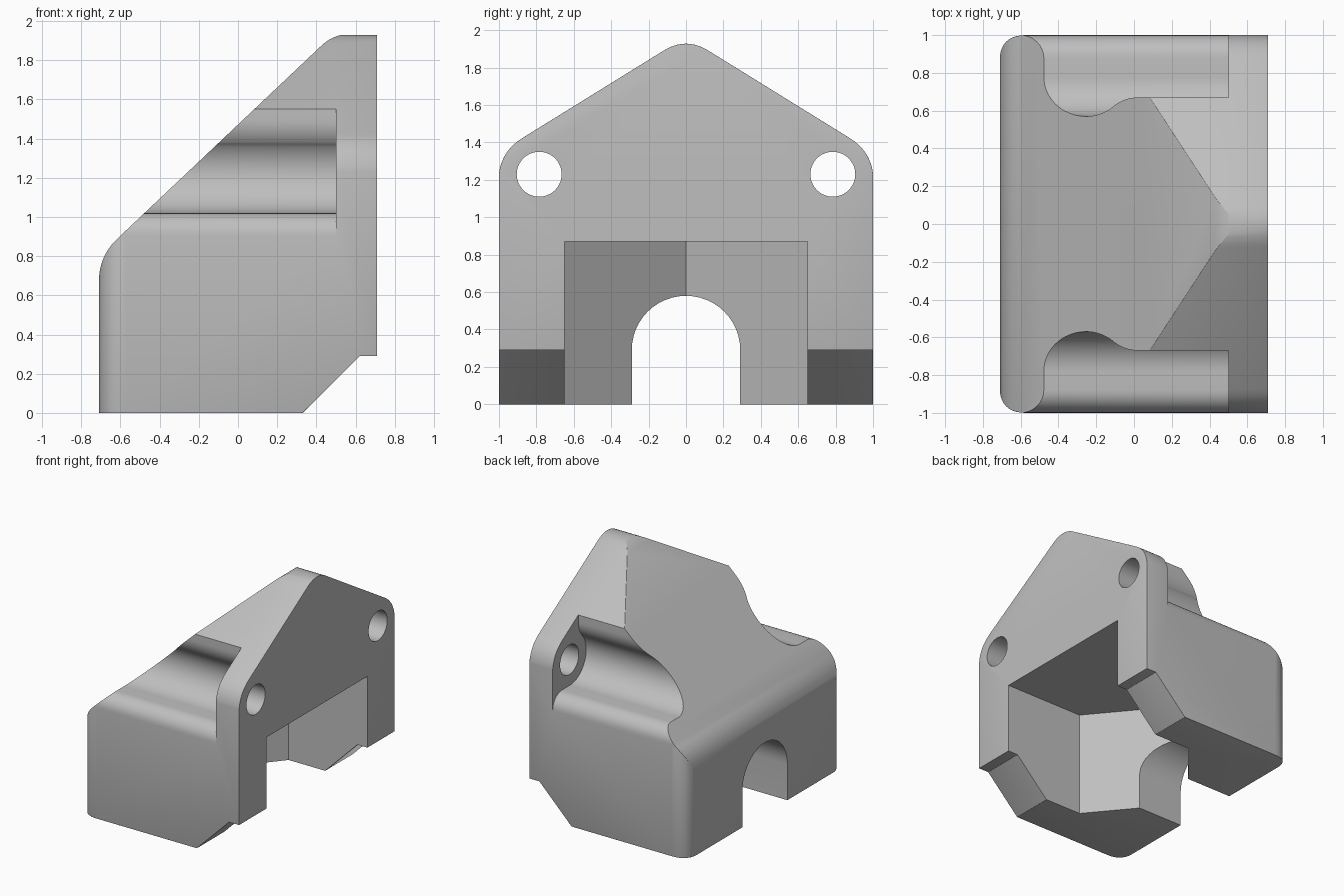
import bpy
import bmesh
import math
from mathutils import Vector

if "Cube" in bpy.data.objects:
    bpy.data.objects.remove(bpy.data.objects["Cube"], do_unlink=True)

grey = bpy.data.materials.new("plain grey")
grey.use_nodes = True
colour = (0.52, 0.52, 0.52, 1)
grey.diffuse_color = colour
grey.node_tree.nodes["Principled BSDF"].inputs["Base Color"].default_value = colour


def rounded(corners, steps=10):
    """Corners are (u, v) or (u, v, setback); a setback rounds the corner."""
    result = []
    for i, c in enumerate(corners):
        p = Vector(c[:2])
        if len(c) == 2:
            result.append(p)
            continue
        a = p + (Vector(corners[i - 1][:2]) - p).normalized() * c[2]
        b = p + (Vector(corners[(i + 1) % len(corners)][:2]) - p).normalized() * c[2]
        for k in range(steps + 1):
            t = k / steps
            result.append(a * (1 - t) ** 2 + p * 2 * t * (1 - t) + b * t * t)
    return result


def arc(u, v, r, start, end, steps=24):
    angles = [math.radians(start + (end - start) * k / steps) for k in range(steps + 1)]
    return [Vector((u + r * math.cos(a), v + r * math.sin(a))) for a in angles]


PLACE = {"x": lambda u, v, d: (d, u, v),
         "y": lambda u, v, d: (u, d, v),
         "z": lambda u, v, d: (u, v, d)}


def prism(name, outline, axis, low, high):
    """Extrude a flat outline along one axis."""
    bm = bmesh.new()
    face = bm.faces.new([bm.verts.new(PLACE[axis](p[0], p[1], low)) for p in outline])
    moved = bmesh.ops.extrude_face_region(bm, geom=[face])["geom"]
    shift = Vector(PLACE[axis](0, 0, high - low))
    bmesh.ops.translate(bm, vec=shift, verts=[g for g in moved if isinstance(g, bmesh.types.BMVert)])
    bmesh.ops.recalc_face_normals(bm, faces=bm.faces)
    mesh = bpy.data.meshes.new(name)
    bm.to_mesh(mesh)
    bm.free()
    mesh.materials.append(grey)
    obj = bpy.data.objects.new(name, mesh)
    bpy.context.collection.objects.link(obj)
    return obj


helpers = []


def combine(target, other, operation):
    mod = target.modifiers.new(other.name, "BOOLEAN")
    mod.operation = operation
    mod.solver = "EXACT"
    mod.object = other
    other.hide_render = True
    helpers.append(other)


# Side profile of the housing
housing = prism("housing", rounded([
    (-0.71, 0), (0.33, 0), (0.62, 0.29), (0.71, 0.29), (0.71, 1.935),
    (0.49, 1.935, 0.09), (-0.71, 0.8, 0.13)]), "y", -1.1, 1.1)

# Gabled outline and rounded front corners
gable = prism("gable_outline", rounded([
    (-1.002, -0.2), (1.002, -0.2), (1.002, 1.345, 0.15), (0, 1.965, 0.14),
    (-1.002, 1.345, 0.15)]), "x", -1, 1)
plan = prism("plan_outline", rounded([
    (-0.712, -1, 0.14), (1, -1), (1, 1), (-0.712, 1, 0.14)]), "z", -0.3, 2.3)
combine(housing, gable, "INTERSECT")
combine(housing, plan, "INTERSECT")

# Small softened edges
soft = housing.modifiers.new("soft_edges", "BEVEL")
soft.width = 0.025
soft.segments = 3
soft.limit_method = "ANGLE"
soft.angle_limit = math.radians(28)

# Cavity with a V-shaped inner wall, and the arch through the front wall
cavity = prism("cavity", [(1, -0.65), (1, 0.65), (0, 0.65), (-0.54, 0), (0, -0.65)],
               "z", -0.3, 0.87)
arch = prism("arch", [(-0.29, -0.3), (0.29, -0.3)] + arc(0, 0.29, 0.29, 0, 180), "x", -1, 0.1)
combine(housing, cavity, "DIFFERENCE")
combine(housing, arch, "DIFFERENCE")

# Screw grooves and holes on both sides
groove = ([Vector((1.2, 0.9))] + arc(0.88, 0.9, 0.12, 0, 90, 8)
          + arc(0.78, 1.23, 0.21, 270, 138)
          + rounded([(0.624, 1.37), (0.67, 1.425, 0.07), (0.67, 1.6)])[1:-1]
          + [Vector((0.67, 2.2)), Vector((1.2, 2.2))])
for side, name in ((1, "back"), (-1, "front")):
    flipped = [(p.x * side, p.y) for p in groove]
    combine(housing, prism(name + "_groove", flipped, "x", -1.2, 0.5), "DIFFERENCE")
    hole = arc(0.785 * side, 1.23, 0.12, 0, 352.5, 47)
    combine(housing, prism(name + "_hole", hole, "x", 0.3, 1), "DIFFERENCE")

# Bake the shape and drop the cutters
bpy.context.view_layer.update()
evaluated = housing.evaluated_get(bpy.context.evaluated_depsgraph_get())
baked = bpy.data.meshes.new_from_object(evaluated)
housing.modifiers.clear()
housing.data = baked
for helper in helpers:
    bpy.data.objects.remove(helper, do_unlink=True)

bpy.ops.object.select_all(action="DESELECT")
housing.select_set(True)
bpy.context.view_layer.objects.active = housing
bpy.ops.object.shade_smooth_by_angle(angle=math.radians(25))
